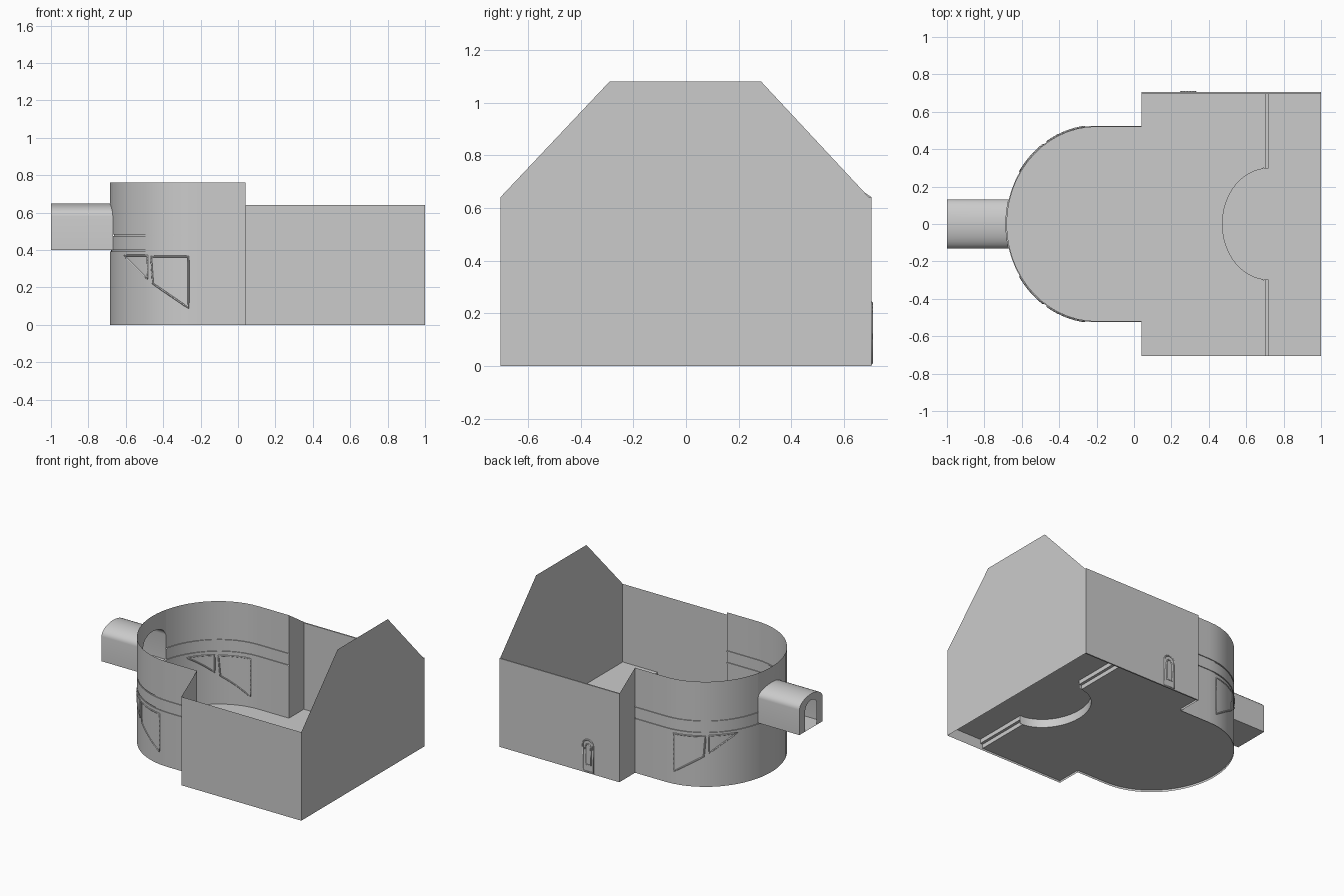
import bpy, bmesh, math

if "Cube" in bpy.data.objects:
    bpy.data.objects.remove(bpy.data.objects["Cube"])

stone = bpy.data.materials.new("stone_grey")
stone.use_nodes = True
GREY = (0.6, 0.6, 0.6, 1)
stone.diffuse_color = GREY
stone.node_tree.nodes["Principled BSDF"].inputs["Base Color"].default_value = GREY

X0, X1 = 0.04, 1.0          # nave ends
HY, NAVE_H = 0.705, 0.64    # nave half width and wall height
RY, RX, CX = 0.525, 0.485, -0.2   # apse plan
APSE_H, FLOOR_Z, STAGE_Z = 0.76, 0.015, 0.075
TY, TZ, SPRING, TOP = 0.132, 0.4, 0.58, 0.648  # tunnel section


def build(name, faces, smooth=False):
    """Make one object from a list of polygons given as point lists."""
    bm = bmesh.new()
    for pts in faces:
        bm.faces.new([bm.verts.new(p) for p in pts])
    bmesh.ops.remove_doubles(bm, verts=bm.verts, dist=0.0002)
    bmesh.ops.recalc_face_normals(bm, faces=bm.faces)
    mesh = bpy.data.meshes.new(name)
    bm.to_mesh(mesh)
    bm.free()
    obj = bpy.data.objects.new(name, mesh)
    bpy.context.collection.objects.link(obj)
    mesh.materials.append(stone)
    if smooth:
        bpy.ops.object.select_all(action='DESELECT')
        obj.select_set(True)
        bpy.context.view_layer.objects.active = obj
        bpy.ops.object.shade_smooth_by_angle(angle=math.radians(30))
    return obj


def strip(a, b):
    """Quads joining two point rows."""
    return [(a[i], a[i + 1], b[i + 1], b[i]) for i in range(len(a) - 1)]


def tube(name, points, radius, cyclic=True):
    """Thin square moulding that follows a path."""
    curve = bpy.data.curves.new(name, 'CURVE')
    curve.dimensions = '3D'
    curve.bevel_depth = radius
    curve.bevel_resolution = 0
    spline = curve.splines.new('POLY')
    spline.points.add(len(points) - 1)
    for p, co in zip(spline.points, points):
        p.co = (*co, 1)
    spline.use_cyclic_u = cyclic
    curve.materials.append(stone)
    obj = bpy.data.objects.new(name, curve)
    bpy.context.collection.objects.link(obj)


def arch_z(y, half=TY, spring=SPRING, top=TOP):
    return spring + (top - spring) * math.sqrt(max(0, 1 - (y / half) ** 2))


def apse_plan(offset=0):
    """Plan of the apse from front to back, with columns at the doorway edges."""
    edge = math.asin(TY / RY)
    quarter = [math.pi / 2 + (edge - math.pi / 2) * i / 12 for i in range(13)]
    mid = [edge * (1 - i / 6) for i in range(1, 12)]
    angles = quarter + mid + [-a for a in reversed(quarter)]
    arc = [(CX - (RX - offset) * math.cos(a), -(RY - offset) * math.sin(a)) for a in angles]
    return [(X0, -RY + offset)] + arc + [(X0, RY - offset)]


# Apse wall: two thin grooves run round it and the tunnel doorway is left open
GROOVE = 0.006
rows = [(0, 0), (0.392, 0), (0.392, GROOVE), (0.4, GROOVE), (0.4, 0), (0.475, 0),
        (0.475, GROOVE), (0.484, GROOVE), (0.484, 0), (APSE_H, 0)]
plans = {0: apse_plan(), GROOVE: apse_plan(GROOVE)}
faces = []
for i in range(len(plans[0]) - 1):
    a, b = plans[0][i], plans[0][i + 1]
    in_door = max(abs(a[1]), abs(b[1])) < TY + 0.001
    for (z0, o0), (z1, o1) in zip(rows, rows[1:]):
        if in_door and z0 >= TZ:
            continue
        p, q = plans[o0], plans[o1]
        faces.append([(*p[i], z0), (*p[i + 1], z0), (*q[i + 1], z1), (*q[i], z1)])
    if in_door:
        faces.append([(*a, arch_z(a[1])), (*b, arch_z(b[1])), (*b, APSE_H), (*a, APSE_H)])
build("apse_wall", faces, True)

# Nave: front wall, gable end and the two shoulders that meet the apse
build("front_wall", [[(X0, -HY, 0), (X1, -HY, 0), (X1, -HY, NAVE_H), (X0, -HY, NAVE_H)]])
gable = [(-HY, 0), (0.695, 0), (0.695, NAVE_H), (0.285, 1.08), (-0.29, 1.08), (-HY, NAVE_H)]
build("gable_wall", [[(X1, y, z) for y, z in gable]])
for side, label in ((-1, "front"), (1, "back")):
    build(label + "_shoulder", [[(X0, side * HY, 0), (X0, side * RY, 0),
                                 (X0, side * RY, APSE_H), (X0, side * HY, NAVE_H)]])

# Back wall with thickness
low = [(X0, 0.695), (X1, 0.695), (X1, HY), (X0, HY), (X0, 0.695)]
bottom = [(x, y, 0) for x, y in low]
top = [(x, y, NAVE_H) for x, y in low]
build("back_wall", strip(bottom, top) + [top[:4], bottom[:4]])

# Small arched door outlines on the back wall
for name, half, z0, spring, peak in (("door_frame", 0.042, 0.01, 0.2, 0.24),
                                     ("door_panel", 0.022, 0.06, 0.18, 0.21)):
    ys = [half * math.cos(math.pi * i / 8) for i in range(9)]
    path = [(0.29 + half, HY, z0)]
    path += [(0.29 + d, HY, arch_z(d, half, spring, peak)) for d in ys]
    path.append((0.29 - half, HY, z0))
    tube(name, path, 0.005)

# Floor, raised stage with rounded front, and the side steps
SX, SR, SY = 0.72, 0.25, 0.3
arc = [(SX - SR * math.sin(math.pi * i / 24), SY * math.cos(math.pi * i / 24)) for i in range(25)]
nave = [(X0, HY), (SX - 0.02, HY), (SX - 0.02, SY)]
right_edge = [(SX - 0.02, -SY), (SX - 0.02, -HY), (X0, -HY)]
inner_arc = [p for p in arc if p[0] < SX - 0.021]
floor = nave + inner_arc + right_edge + plans[0]
build("floor", [[(x, y, FLOOR_Z) for x, y in floor]])
stage = [(SX, HY)] + arc + [(SX, -HY), (X1, -HY), (X1, HY)]
build("stage", [[(x, y, STAGE_Z) for x, y in stage]])
build("stage_riser", strip([(*p, FLOOR_Z) for p in arc], [(*p, STAGE_Z) for p in arc]), True)
step_z = (FLOOR_Z + STAGE_Z) / 2
step = [(SX - 0.02, FLOOR_Z), (SX - 0.02, step_z), (SX, step_z), (SX, STAGE_Z)]
for side, label in ((-1, "front"), (1, "back")):
    build(label + "_step", strip([(x, side * SY, z) for x, z in step],
                                 [(x, side * HY, z) for x, z in step]))

# Tunnel: vaulted shell, flat base and an end wall with a narrow arched opening
section = [(-TY, TZ)] + [(-TY * math.cos(math.pi * i / 16),
                          SPRING + (TOP - SPRING) * math.sin(math.pi * i / 16))
                         for i in range(17)] + [(TY, TZ)]


def apse_x(y):
    return CX - RX * math.sqrt(max(0, 1 - (y / RY) ** 2))


build("tunnel_vault", strip([(-1, y, z) for y, z in section],
                            [(apse_x(y), y, z) for y, z in section]), True)
base = [(-1, TY, TZ), (-1, -TY, TZ)] + [(apse_x(y), y, TZ) for y, z in section[1:-1]]
build("tunnel_base", [base])
opening = [(y * 0.5, TZ + (z - TZ) * 0.82) for y, z in section]
build("tunnel_end", strip([(-1, y, z) for y, z in section], [(-1, y, z) for y, z in opening]))

# Triangular panel outlines on both flanks of the apse
panels = {"small_panel": [(-0.61, 0.37), (-0.485, 0.37), (-0.485, 0.245)],
          "large_panel": [(-0.465, 0.365), (-0.265, 0.365), (-0.265, 0.09), (-0.455, 0.22)]}
for side, label in ((-1, "front"), (1, "back")):
    for name, corners in panels.items():
        path = []
        for (xa, za), (xb, zb) in zip(corners, corners[1:] + corners[:1]):
            for k in range(8):
                x, z = xa + (xb - xa) * k / 8, za + (zb - za) * k / 8
                y = RY * math.sqrt(1 - (min(0, x - CX) / RX) ** 2)
                path.append((x, side * y, z))
        tube(label + "_" + name, path, 0.005)
